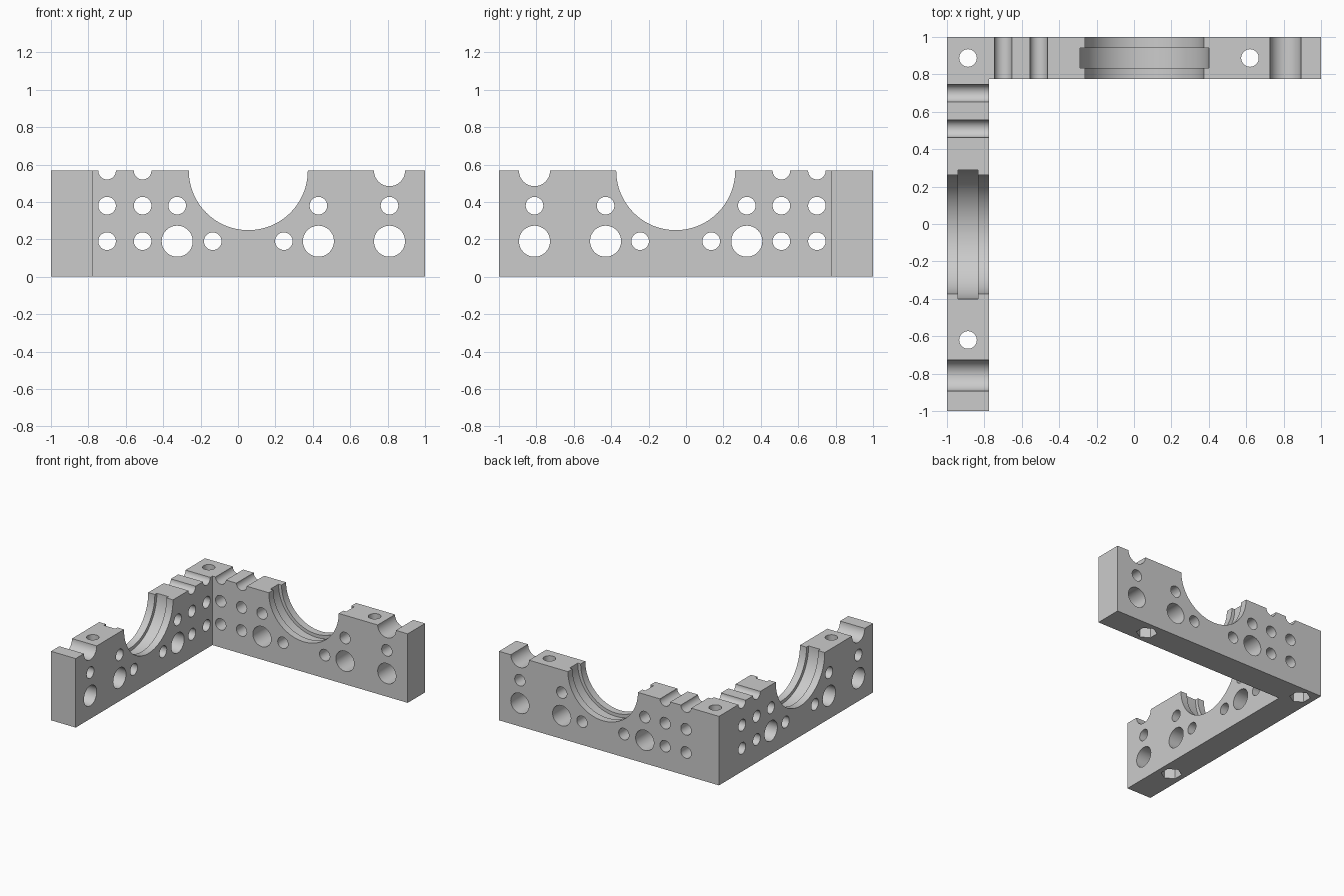
import bpy, bmesh
from math import pi
from mathutils import Matrix, Vector

if "Cube" in bpy.data.objects:
    bpy.data.objects.remove(bpy.data.objects["Cube"], do_unlink=True)

H = 0.567        # bracket height
T = 0.225        # arm thickness
MID = 1 - T / 2  # arm centre line
SMALL, LARGE = 0.047, 0.083

grey = bpy.data.materials.new("Plain grey")
grey.use_nodes = True
colour = (0.6, 0.6, 0.6, 1)
grey.diffuse_color = colour
grey.node_tree.nodes["Principled BSDF"].inputs["Base Color"].default_value = colour


def make_object(name, bm):
    bmesh.ops.recalc_face_normals(bm, faces=bm.faces)
    mesh = bpy.data.meshes.new(name)
    bm.to_mesh(mesh)
    bm.free()
    obj = bpy.data.objects.new(name, mesh)
    mesh.materials.append(grey)
    bpy.context.collection.objects.link(obj)
    return obj


def cylinder(bm, centre, axis, radius, length, sides=64):
    turn = Vector((0, 0, 1)).rotation_difference(Vector(axis)).to_matrix().to_4x4()
    bmesh.ops.create_cone(bm, cap_ends=True, segments=sides, radius1=radius, radius2=radius,
                          depth=length, matrix=Matrix.Translation(centre) @ turn)


def cross_cut(bm, pos, z, radius, length=0.3, sides=48):
    # the same cut through both arms, mirrored about the corner diagonal
    cylinder(bm, (pos, MID, z), (0, 1, 0), radius, length, sides)
    cylinder(bm, (-MID, -pos, z), (1, 0, 0), radius, length, sides)


# L-shaped body
bm = bmesh.new()
outline = [(-1, -1), (T - 1, -1), (T - 1, 1 - T), (1, 1 - T), (1, 1), (-1, 1)]
base = bm.faces.new([bm.verts.new((x, y, 0)) for x, y in outline])
top = bmesh.ops.extrude_face_region(bm, geom=[base])["geom"]
bmesh.ops.translate(bm, vec=(0, 0, H), verts=[v for v in top if isinstance(v, bmesh.types.BMVert)])
bracket = make_object("corner_bracket", bm)

# Cross holes, top notches, bearing saddles and bolt holes
bm = bmesh.new()
for pos in (-0.70, -0.51):
    for z in (0.19, 0.38, H):
        cross_cut(bm, pos, z, SMALL)
for pos in (-0.325, 0.43, 0.81):
    cross_cut(bm, pos, 0.19, LARGE)
    cross_cut(bm, pos, 0.38, SMALL)
for pos in (-0.135, 0.245):
    cross_cut(bm, pos, 0.19, SMALL)
cross_cut(bm, 0.81, H, LARGE)
cross_cut(bm, 0.055, H, 0.318, sides=128)
bolts = [(-MID, MID), (0.62, MID), (-MID, -0.62)]
for x, y in bolts:
    cylinder(bm, (x, y, H / 2), (0, 0, 1), SMALL, 1, 48)
hole_cutter = make_object("hole_cutter", bm)

# Wider bearing groove inside each saddle, and hexagonal nut pockets underneath
bm = bmesh.new()
cross_cut(bm, 0.055, H, 0.345, length=0.106, sides=128)
for x, y in bolts:
    cylinder(bm, (x, y, 0), (0, 0, 1), 0.079, 0.2, 6)
pocket_cutter = make_object("pocket_cutter", bm)

cutters = [hole_cutter, pocket_cutter]
for cutter in cutters:
    cutter.hide_render = True
    mod = bracket.modifiers.new(cutter.name, "BOOLEAN")
    mod.operation = "DIFFERENCE"
    mod.solver = "EXACT"
    mod.object = cutter

# Bake the cuts, then drop the cutters
bpy.ops.object.select_all(action="DESELECT")
bpy.context.view_layer.objects.active = bracket
bracket.select_set(True)
for cutter in cutters:
    bpy.ops.object.modifier_apply(modifier=cutter.name)
    bpy.data.objects.remove(cutter, do_unlink=True)
bpy.ops.object.shade_smooth_by_angle(angle=pi / 6)
